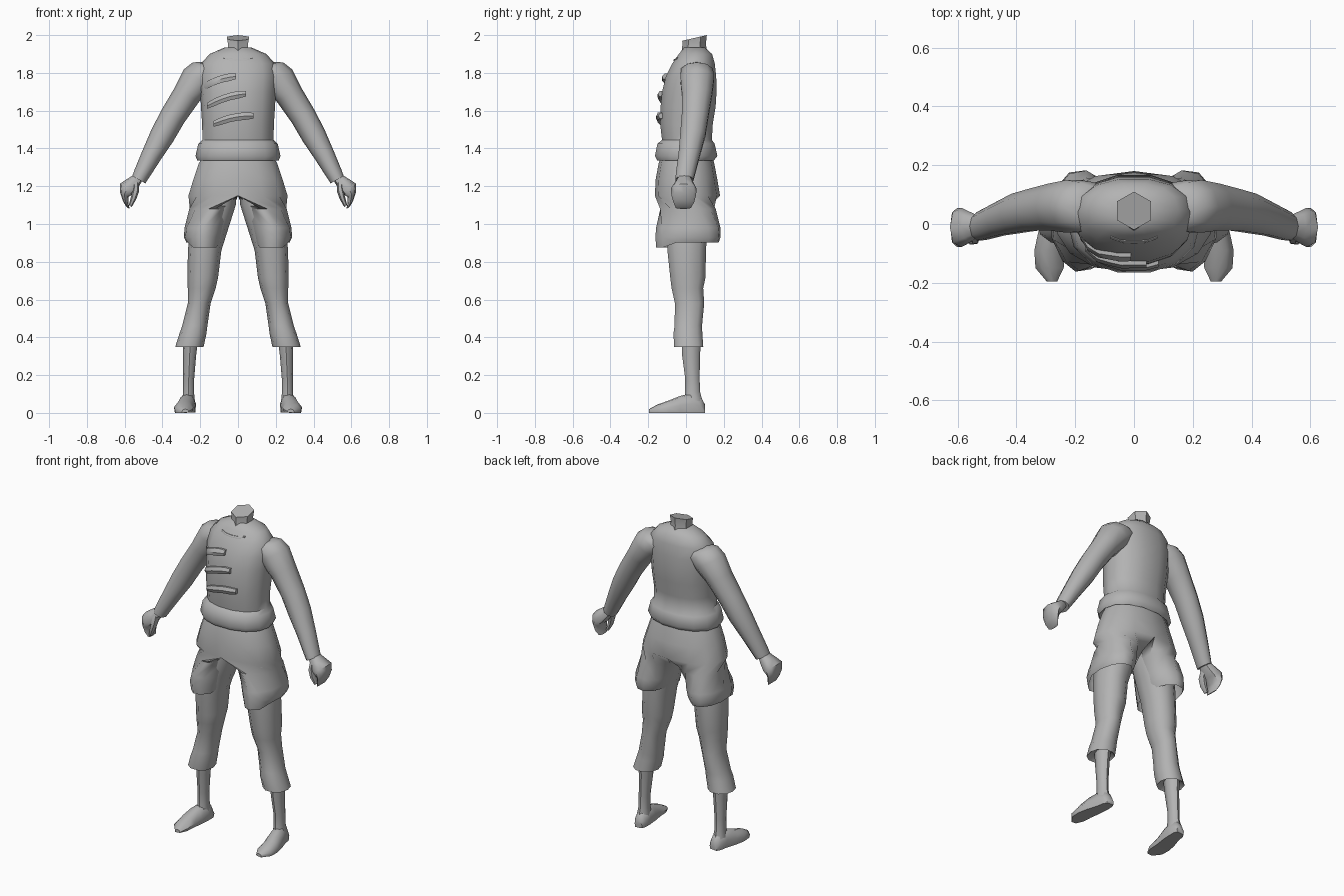
import bpy, bmesh, math
from mathutils import Vector
from mathutils.bvhtree import BVHTree

if "Cube" in bpy.data.objects:
    bpy.data.objects.remove(bpy.data.objects["Cube"])

cloth = bpy.data.materials.new("plain grey")
cloth.diffuse_color = (0.45, 0.45, 0.45, 1)
cloth.use_nodes = True
cloth.node_tree.nodes["Principled BSDF"].inputs["Base Color"].default_value = cloth.diffuse_color


def finish(name, bm, mirror=False, angle=50):
    bmesh.ops.recalc_face_normals(bm, faces=bm.faces)
    me = bpy.data.meshes.new(name)
    bm.to_mesh(me)
    bm.free()
    ob = bpy.data.objects.new(name, me)
    bpy.context.collection.objects.link(ob)
    me.materials.append(cloth)
    bpy.ops.object.select_all(action='DESELECT')
    ob.select_set(True)
    bpy.context.view_layer.objects.active = ob
    bpy.ops.object.shade_smooth_by_angle(angle=math.radians(angle))
    if mirror:
        m = ob.modifiers.new("mirror", 'MIRROR')
        m.use_clip = True
    return ob


def skin(rings, cap_start=True, cap_end=True):
    """Bridge equal-length point rings into a tube."""
    bm = bmesh.new()
    vs = [[bm.verts.new(p) for p in r] for r in rings]
    n = len(vs[0])
    for a, b in zip(vs, vs[1:]):
        for i in range(n):
            j = (i + 1) % n
            bm.faces.new((a[i], a[j], b[j], b[i]))
    if cap_start:
        bm.faces.new(vs[0])
    if cap_end:
        bm.faces.new(vs[-1])
    return bm


def ring(c, u, v, n=10, power=1.0):
    """Ellipse about c with half axes u and v; power < 1 makes it boxier."""
    c, u, v = Vector(c), Vector(u), Vector(v)
    pts = []
    for i in range(n):
        t = 2 * math.pi * i / n
        s, k = math.sin(t), math.cos(t)
        pts.append(c + u * math.copysign(abs(k) ** power, k)
                   + v * math.copysign(abs(s) ** power, s))
    return pts


def box_ring(z, x0, x1, y0, y1, n=10, power=0.9):
    """Level ring given by its extents."""
    return ring(((x0 + x1) / 2, (y0 + y1) / 2, z), ((x1 - x0) / 2, 0, 0),
                (0, (y1 - y0) / 2, 0), n, power)


# jacket body with flared waist hem: z, half width, front y, back y
body = [(1.36, .19, -.14, .14), (1.335, .215, -.155, .15), (1.36, .225, -.168, .17),
        (1.425, .21, -.155, .155), (1.445, .188, -.13, .14), (1.53, .19, -.14, .145),
        (1.62, .196, -.138, .16), (1.70, .2, -.13, .165), (1.78, .205, -.11, .163),
        (1.85, .195, -.075, .155), (1.90, .15, -.04, .14), (1.935, .07, -.01, .1)]
bm = skin([box_ring(z, -w, w, a, b, 14) for z, w, a, b in body])
bm.normal_update()
surface = BVHTree.FromBMesh(bm)
finish("jacket_body", bm)

# neck, six sided, top tilted forward
finish("neck", skin([ring((0, .045, 1.90), (0, .07, 0), (.068, 0, 0), 6),
                     ring((0, .043, 1.95), (0, .062, 0), (.06, 0, 0), 6),
                     ring((0, .045, 1.985), (0, .065, .015), (.066, 0, 0), 6)]), angle=40)


def strap(name, path, half, thick):
    """Raised strip laid on the jacket front along (x, z) points."""
    rings = []
    for i, (x, z) in enumerate(path):
        w = half * (.75 if i in (0, len(path) - 1) else 1)
        hits = []
        for dz in (w, -w):
            h = surface.ray_cast(Vector((x, -1, z + dz)), Vector((0, 1, 0)))[0]
            hits.append(h if h else Vector((x, 0, z + dz)))
        out, inn = Vector((0, -thick, 0)), Vector((0, .01, 0))
        top, bot = hits
        rings.append([top + inn, top + out * .6, (top + bot) / 2 + out,
                      bot + out * .6, bot + inn])
    finish(name, skin(rings), angle=40)


# three slanted front fastenings and the neckline fold
for i, (x0, z0, x1, z1) in enumerate([(-.195, 1.72, -.01, 1.782),
                                      (-.165, 1.625, .042, 1.69),
                                      (-.13, 1.53, .083, 1.573)]):
    strap(f"fastening_{i + 1}",
          [(x0 + (x1 - x0) * t, z0 + (z1 - z0) * t + .012 * math.sin(math.pi * t))
           for t in (0, .2, .4, .6, .8, 1)], .02, .022)
strap("neckline_fold", [(x, 1.868 + 1.6 * x * x) for x in (-.08, -.04, 0, .04, .08)], .005, .006)

# sleeves: x, y, z, radius across, radius in depth
U = Vector((.86, 0, .5))
sleeve = [(.11, .055, 1.82, .075, .07), (.16, .058, 1.81, .092, .088), (.205, .06, 1.77, .096, .094),
          (.27, .058, 1.685, .075, .084), (.345, .048, 1.57, .069, .074),
          (.40, .036, 1.47, .066, .07), (.455, .018, 1.37, .055, .06),
          (.51, -.003, 1.265, .044, .053), (.525, -.008, 1.235, .04, .05)]
finish("sleeve", skin([ring((x, y, z), U * r, (0, d, 0)) for x, y, z, r, d in sleeve]), True)

# hand with curled fingers, and thumb
hand = [(.53, -.008, 1.245, .028, .036), (.555, -.01, 1.22, .037, .05), (.587, -.012, 1.19, .045, .067),
        (.602, -.012, 1.155, .026, .066), (.595, -.012, 1.115, .018, .055),
        (.582, -.014, 1.085, .01, .04)]
finish("hand", skin([ring((x, y, z), U * r, (0, d, 0), 8, .8) for x, y, z, r, d in hand]), True)
thumb = [(.54, -.03, 1.225, .02, .025), (.54, -.045, 1.185, .02, .025),
         (.552, -.05, 1.14, .016, .022), (.57, -.045, 1.095, .009, .014)]
finish("thumb", skin([ring((x, y, z), U * r, (0, d, 0), 6) for x, y, z, r, d in thumb]), True)


def half_ring(z, x0, x1, y0, y1, m):
    """Half-oval against the midline (m=0) turning into a full oval (m=1)."""
    pts = []
    yc, ry = (y0 + y1) / 2, (y1 - y0) / 2
    for i in range(12):
        if i <= 7:
            t = math.pi * (i / 7 - .5)
            d = (math.cos(t) ** .85 if 0 < i < 7 else 0, math.sin(t))
        else:
            d = (0, 1 - 2 * (i - 7) / 5)
        a = 2 * math.pi * (i - 1.5) / 12
        e = (.5 + .5 * math.cos(a), math.sin(a))
        pts.append(Vector((x0 + (x1 - x0) * (d[0] + (e[0] - d[0]) * m),
                           yc + ry * (d[1] + (e[1] - d[1]) * m), z)))
    return pts


# wide overshorts, split below the crotch and open at the hem
shorts = [(1.37, 0, .185, -.13, .135, 0), (1.32, 0, .212, -.145, .15, 0),
          (1.24, 0, .24, -.16, .165, 0), (1.15, 0, .268, -.165, .18, 0),
          (1.08, .025, .28, -.168, .188, .6), (.98, .06, .293, -.175, .198, .85),
          (.93, .075, .294, -.175, .195, .9), (.89, .09, .28, -.17, .185, .9)]
bm = skin([half_ring(*s) for s in shorts], False, False)
bmesh.ops.delete(bm, geom=[f for f in bm.faces if all(abs(v.co.x) < 1e-4 for v in f.verts)],
                 context='FACES')
for v in bm.verts:  # hem dips toward the front
    if v.co.z < .9:
        v.co.z += -.015 if v.co.y < -.05 else .012
finish("overshorts", bm, True)

# cropped trouser legs: z, inner x, outer x, front y, back y
leg = [(1.2, .005, .2, -.10, .12), (1.1, .012, .23, -.11, .125), (.98, .05, .255, -.11, .12),
       (.86, .088, .265, -.103, .11), (.72, .105, .268, -.088, .108), (.66, .118, .266, -.08, .095),
       (.58, .145, .266, -.062, .1), (.46, .162, .296, -.064, .088),
       (.42, .167, .31, -.07, .09), (.35, .182, .332, -.066, .095)]
bm = skin([box_ring(*s) for s in leg] + [box_ring(.37, .2, .31, -.045, .075)])
finish("trouser_leg", bm, True)

# bare shins
shin = [(.40, .21, .295, -.025, .08), (.30, .222, .29, -.02, .074), (.18, .232, .29, -.004, .072),
        (.11, .233, .29, -.004, .075), (.06, .228, .298, -.012, .088)]
finish("shin", skin([box_ring(*s, n=8) for s in shin]), True)

# feet, turned out: y, centre x, half width, top z
foot = [(.10, .258, .025, .045), (.078, .26, .037, .085), (.03, .264, .042, .105),
        (-.03, .276, .05, .09), (-.09, .287, .052, .066), (-.15, .287, .048, .045),
        (-.195, .279, .018, .02)]
rings = []
for y, x, w, h in foot:
    rings.append([(x - w * .9, y, .003), (x + w * .9, y, 0), (x + w, y, h * .45),
                  (x + w * .55, y, h * .92), (x, y, h), (x - w * .55, y, h * .92),
                  (x - w, y, h * .45)])
finish("foot", skin(rings), True)
